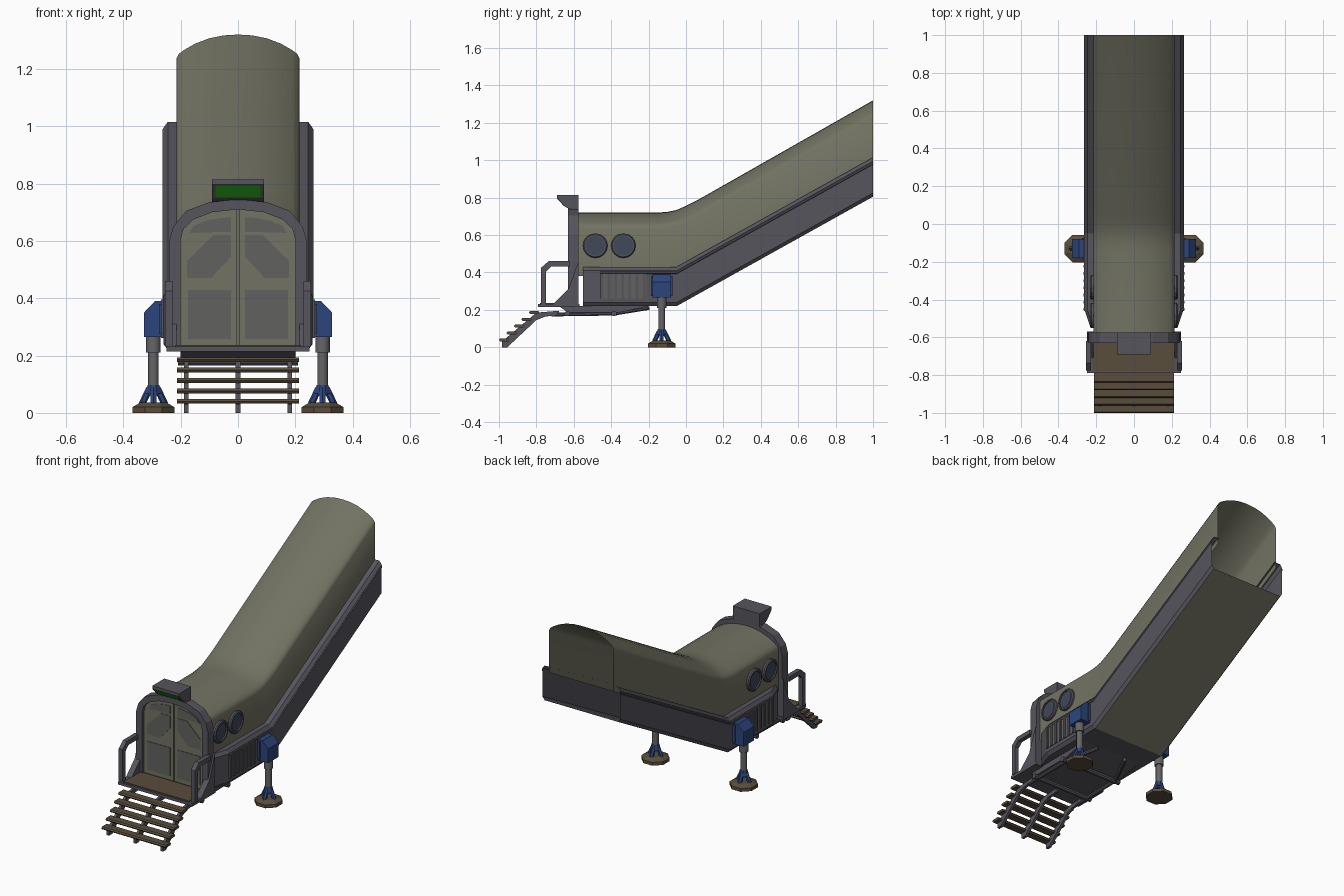
import bpy, bmesh, math
from mathutils import Vector

if "Cube" in bpy.data.objects:
    bpy.data.objects.remove(bpy.data.objects["Cube"])


def material(name, r, g, b):
    m = bpy.data.materials.new(name)
    m.diffuse_color = (r, g, b, 1)
    m.use_nodes = True
    m.node_tree.nodes["Principled BSDF"].inputs["Base Color"].default_value = m.diffuse_color
    return m


OLIVE = material("olive", .17, .17, .125)
GREY = material("dark_grey", .095, .09, .11)
STEEL = material("steel", .13, .13, .14)
PANEL = material("window_panel", .12, .12, .115)
BLUE = material("blue", .025, .06, .2)
BROWN = material("brown", .10, .075, .045)
GREEN = material("green", .02, .35, .01)
GLASS = material("glass", .05, .065, .10)


def finish(name, bm, mat):
    bmesh.ops.recalc_face_normals(bm, faces=bm.faces)
    me = bpy.data.meshes.new(name)
    bm.to_mesh(me)
    bm.free()
    ob = bpy.data.objects.new(name, me)
    bpy.context.collection.objects.link(ob)
    me.materials.append(mat)
    return ob


def loft(name, sections, mat, closed=False):
    """Skin a row of sections; closed sections get end caps."""
    bm = bmesh.new()
    rows = [[bm.verts.new(p) for p in s] for s in sections]
    n = len(rows[0])
    for a, b in zip(rows, rows[1:]):
        for i in range(n if closed else n - 1):
            j = (i + 1) % n
            bm.faces.new((a[i], a[j], b[j], b[i]))
    if closed:
        bm.faces.new(rows[0])
        bm.faces.new(rows[-1])
    return finish(name, bm, mat)


def prism(name, pts, axis, a, b, mat):
    """Extrude a 2D outline along an axis: x takes (y,z), y takes (x,z), z takes (x,y)."""
    def put(p, t):
        return {"x": (t, *p), "y": (p[0], t, p[1]), "z": (*p, t)}[axis]
    return loft(name, [[put(p, a) for p in pts], [put(p, b) for p in pts]], mat, True)


def box(name, x, y, z, mat):
    return prism(name, [(x[0], y[0]), (x[1], y[0]), (x[1], y[1]), (x[0], y[1])], "z", *z, mat)


def tube(name, p, q, r, mat, n=12, r2=None):
    p, q = Vector(p), Vector(q)
    rot = (q - p).to_track_quat("Z", "Y")
    ring = lambda c, rad: [c + rot @ Vector((rad * math.cos(2 * math.pi * (i + .5) / n),
                                             rad * math.sin(2 * math.pi * (i + .5) / n), 0)) for i in range(n)]
    return loft(name, [ring(p, r), ring(q, r if r2 is None else r2)], mat, True)


# Tunnel hull: arched shell, level at the front, then climbing to the open rear end
half = [(.215, .38), (.215, .635), (.207, .652), (.19, .665), (.15, .688), (.1, .707), (.05, .717)]
arch = half + [(0, .72)] + [(-x, z) for x, z in reversed(half)]
path = [(-.59, 0), (-.15, 0), (-.1, .004), (-.05, .014), (0, .036), (.06, .066), (1, .6)]
hull = loft("tunnel_hull", [[(x, y, z + o) for x, z in arch] for y, o in path], OLIVE)

# Lower skirt on each side and the floor between
stations = [(-.55, .03, 0), (-.46, 0, 0), (-.05, 0, 0), (1, 0, .585)]
for s in (-1, 1):
    prof = [(.205, .43), (.245, .43), (.26, .41), (.26, .24), (.245, .22)]
    loft("side_skirt", [[(s * (max(x - t, .205)), y, z + o) for x, z in prof] for y, t, o in stations], GREY)
    loft("skirt_trim", [[(s * .26, y, .408 + o), (s * .264, y, .404 + o), (s * .264, y, .396 + o),
                         (s * .26, y, .392 + o)] for y, t, o in stations[1:]], GREY, True)
loft("ramp_floor", [[(-.245, y, z), (.245, y, z)] for y, z in ((-.05, .22), (1, .805))], OLIVE)
loft("cabin_floor", [[(-w, y, .22), (w, y, .22)] for y, w in ((-.6, .215), (-.55, .215), (-.46, .245), (-.05, .245))], GREY)
prism("belly", [(-.68, .22), (-.63, .185), (-.36, .185), (-.2, .22)], "x", -.2, .2, GREY)

# Door frame
outer = [(.24, .22), (.24, .6), (.226, .65), (.18, .705), (.1, .735), (0, .745)]
inner = [(.2, .22), (.2, .605), (.19, .642), (.155, .675), (.09, .70), (0, .71)]
flip = lambda pts: pts + [(-x, z) for x, z in reversed(pts[:-1])]
loft("door_frame", [[(o[0], -.63, o[1]), (i[0], -.63, i[1]), (i[0], -.575, i[1]), (o[0], -.575, o[1])]
                    for o, i in zip(flip(outer), flip(inner))], GREY, True)

# Door leaves with their panels
panels = {
    "top_window": [(.024, .632), (.17, .628), (.155, .652), (.11, .671), (.06, .68), (.024, .682)],
    "middle_window": [(.024, .62), (.087, .62), (.178, .53), (.178, .47), (.094, .47), (.024, .545)],
    "lower_panel": [(.024, .257), (.175, .257), (.175, .428), (.024, .428)]}
for s in (-1, 1):
    leaf = [(s * max(x, .003), z) for x, z in inner] + [(s * .003, .22)]
    prism("door_leaf", leaf, "y", -.61, -.59, OLIVE)
    for name, pts in panels.items():
        prism("door_" + name, [(s * x, z) for x, z in pts], "y", -.613, -.608, PANEL)

# Sign hood above the door with its lit screen
prism("sign_hood", [(-.575, .73), (-.625, .74), (-.645, .75), (-.69, .797), (-.69, .815), (-.575, .815)],
      "x", -.09, .09, GREY)
prism("sign_screen", [(-.648, .757), (-.652, .754), (-.689, .794), (-.685, .797)], "x", -.078, .078, GREEN)

# Entry platform
box("platform", (-.25, .25), (-.79, -.57), (.215, .232), GREY)
box("platform_mat", (-.22, .22), (-.78, -.62), (.23, .236), BROWN)

# Handrails, gussets, portholes, vents and stabiliser legs on both sides
rail_out = [(-.775, .232), (-.775, .425), (-.735, .46), (-.62, .46)]
rail_in = [(-.748, .232), (-.748, .405), (-.72, .432), (-.62, .432)]
for s in (-1, 1):
    loft("handrail", [[(s * .228, *o), (s * .255, *o), (s * .255, *i), (s * .228, *i)]
                      for o, i in zip(rail_out, rail_in)], GREY, True)
    prism("frame_gusset", [(-.71, .232), (-.63, .31), (-.575, .46), (-.575, .22)], "x", s * .215, s * .25, GREY)

    for y in (-.485, -.335):
        ring = [(.21, .066), (.226, .066), (.232, .06), (.232, .052), (.222, .052)]
        loft("porthole_ring", [[(s * x, y + r * math.cos(a), .543 + r * math.sin(a)) for x, r in ring]
                               for a in [2 * math.pi * i / 16 for i in range(17)]], GREY)
        tube("porthole_glass", (s * .21, y, .543), (s * .224, y, .543), .056, GLASS, 16)

    box("vent_back", (s * .255, s * .262), (-.46, -.215), (.262, .395), PANEL)
    for i in range(7):
        y = -.452 + i * .038
        box("vent_slat", (s * .26, s * .268), (y - .007, y + .007), (.262, .395), GREY)

    prism("leg_bracket", [(s * x, z) for x, z in
                          ((.245, .265), (.328, .265), (.328, .35), (.29, .39), (.245, .39))],
          "y", -.18, -.08, BLUE)
    box("bracket_plate", (s * .255, s * .275), (-.187, -.073), (.275, .38), BLUE)
    c = (s * .295, -.13)
    tube("leg_sleeve", (*c, .21), (*c, .27), .026, STEEL)
    tube("leg_piston", (*c, .06), (*c, .22), .019, STEEL)
    tube("leg_collar", (*c, .068), (*c, .098), .03, BLUE, 8, .022)
    for dx, dy in ((1, 0), (-1, 0), (0, 1), (0, -1)):
        tube("foot_strut", (c[0] + dx * .04, c[1] + dy * .04, .03),
             (c[0] + dx * .014, c[1] + dy * .014, .085), .012, BLUE, 6)
    tube("foot_pad", (*c, 0), (*c, .02), .079, BROWN, 8)
    tube("foot_pad_top", (*c, .02), (*c, .036), .079, BROWN, 8, .05)

    # Underframe rails
    tube("underframe_rail", (s * .18, -.72, .175), (s * .18, -.37, .18), .011, GREY, 8)
    tube("underframe_brace", (s * .18, -.385, .18), (s * .1, -.2, .21), .011, GREY, 8)

for y in (-.635, -.385):
    tube("underframe_crossbar", (-.21, y, .18), (.21, y, .18), .015, GREY, 8)

# Stairs
side = [(-.985, 0), (-.955, 0), (-.8, .145), (-.75, .165), (-.68, .17), (-.68, .195), (-.8, .185), (-.985, .03)]
for x in (-.18, 0, .18):
    prism("stair_stringer", side, "x", x - .008, x + .008, GREY)
for i in range(5):
    y, z = -.972 + i * .04, .04 + i * .0365
    prism("stair_tread", [(y - .028, z), (y - .022, z - .008), (y + .022, z - .008),
                          (y + .028, z), (y + .022, z + .008), (y - .022, z + .008)], "x", -.213, .213, BROWN)

# Smooth the rounded parts
bpy.ops.object.select_all(action="DESELECT")
for ob in bpy.data.objects:
    if ob.name.startswith(("tunnel_hull", "leg_sleeve", "leg_piston", "underframe_rail")):
        ob.select_set(True)
        bpy.context.view_layer.objects.active = ob
bpy.ops.object.shade_smooth_by_angle(angle=math.radians(35))
